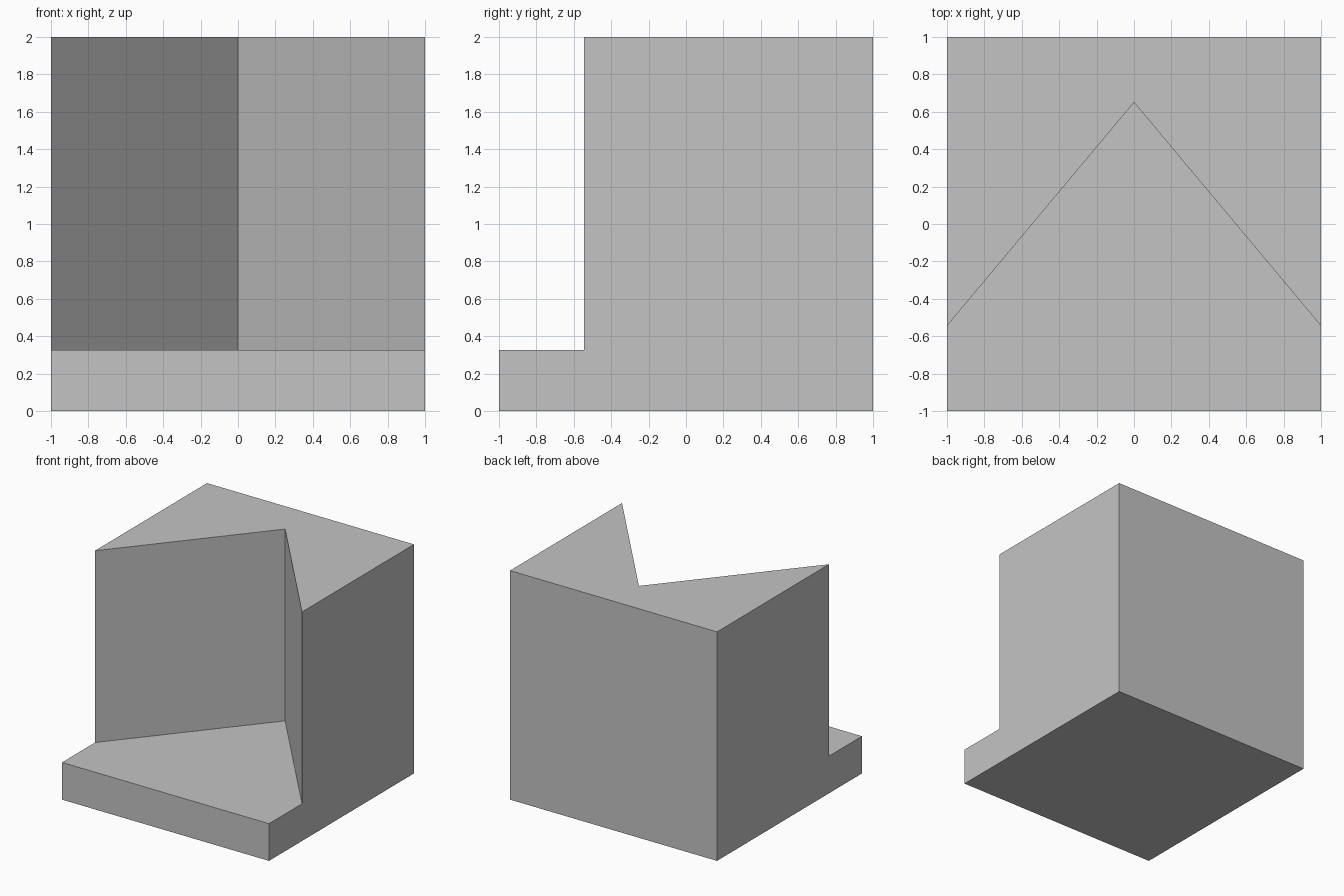
import bpy
import bmesh

cube = bpy.data.objects.get("Cube")
if cube:
    bpy.data.objects.remove(cube, do_unlink=True)

grey = bpy.data.materials.new("plain_grey")
grey.use_nodes = True
colour = (0.55, 0.55, 0.55, 1)
grey.diffuse_color = colour
grey.node_tree.nodes["Principled BSDF"].inputs["Base Color"].default_value = colour


def prism(name, outline, bottom, top):
    """Extrude a flat outline upwards into a solid object."""
    bm = bmesh.new()
    base = bm.faces.new([bm.verts.new((x, y, bottom)) for x, y in outline])
    walls = bmesh.ops.extrude_face_region(bm, geom=[base], use_keep_orig=True)
    raised = [v for v in walls["geom"] if isinstance(v, bmesh.types.BMVert)]
    bmesh.ops.translate(bm, verts=raised, vec=(0, 0, top - bottom))
    bmesh.ops.recalc_face_normals(bm, faces=bm.faces)
    mesh = bpy.data.meshes.new(name)
    bm.to_mesh(mesh)
    bm.free()
    mesh.materials.append(grey)
    obj = bpy.data.objects.new(name, mesh)
    bpy.context.collection.objects.link(obj)
    return obj


STEP_HEIGHT = 0.325
APEX_Y = 0.65
CORNER_Y = -0.545  # where the notch meets each side

# Solid block
block = prism("notched_block", [(-1, -1), (1, -1), (1, 1), (-1, 1)], 0, 2)

# V-shaped notch, its slanted sides carried on past the block
far_y = APEX_Y + 2 * (CORNER_Y - APEX_Y)
cutter = prism("notch_cutter", [(0, APEX_Y), (-2, far_y), (2, far_y)], STEP_HEIGHT, 3)
cutter.hide_render = True
cutter.hide_viewport = True
cutter.display_type = 'WIRE'

notch = block.modifiers.new("front_notch", 'BOOLEAN')
notch.operation = 'DIFFERENCE'
notch.solver = 'EXACT'
notch.object = cutter

# Bake the cut and remove the helper
bpy.context.view_layer.update()
evaluated = block.evaluated_get(bpy.context.evaluated_depsgraph_get())
cut_mesh = bpy.data.meshes.new_from_object(evaluated)
block.modifiers.clear()
block.data = cut_mesh
cut_mesh.name = "notched_block"
bpy.data.objects.remove(cutter, do_unlink=True)
